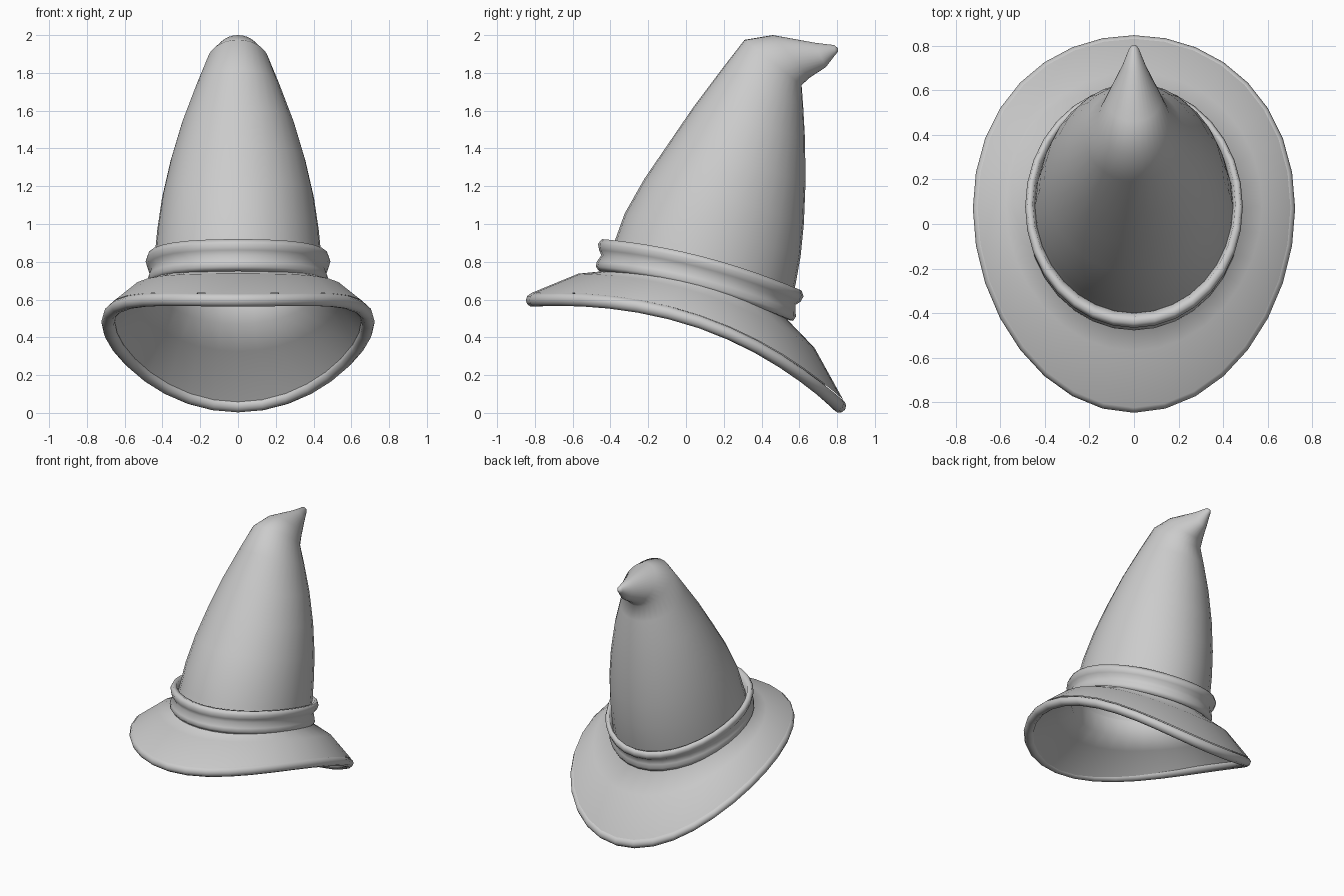
import bpy, bmesh
from math import cos, sin, pi

SIDES = 32


def loft(name, sections, closed=False, cap_end=False):
    """Skin oval sections: front (y, z), back (y, z), half width,
    upward bend of the flanks, backward shift of the flanks."""
    bm = bmesh.new()
    rings = []
    for fy, fz, by, bz, w, bend, shift in sections:
        ring = []
        for i in range(SIDES):
            a = 2 * pi * i / SIDES
            s, c = sin(a), cos(a)
            t = (s + 1) / 2
            y = fy + (by - fy) * t + shift * c * c
            z = fz + (bz - fz) * t + bend * c * c
            ring.append(bm.verts.new((w * c, y, z)))
        rings.append(ring)
    pairs = list(zip(rings, rings[1:]))
    if closed:
        pairs.append((rings[-1], rings[0]))
    for lo, hi in pairs:
        for i in range(SIDES):
            j = (i + 1) % SIDES
            bm.faces.new((lo[i], lo[j], hi[j], hi[i]))
    if cap_end:
        bm.faces.new(rings[-1])
    bmesh.ops.recalc_face_normals(bm, faces=bm.faces)
    for f in bm.faces:
        f.smooth = True
    mesh = bpy.data.meshes.new(name)
    bm.to_mesh(mesh)
    bm.free()
    ob = bpy.data.objects.new(name, mesh)
    bpy.context.collection.objects.link(ob)
    return ob


# Tall crown leaning back, with a bent tip
loft("crown", [
    (-0.40, 0.85, 0.56, 0.60, 0.445, 0.045, 0),
    (-0.37, 0.93, 0.58, 0.68, 0.440, 0.04, 0),
    (-0.325, 1.055, 0.607, 0.83, 0.427, 0.03, 0),
    (-0.22, 1.24, 0.624, 1.00, 0.402, 0.02, 0),
    (-0.09, 1.43, 0.633, 1.22, 0.357, 0.01, 0),
    (0.04, 1.62, 0.63, 1.45, 0.297, 0, 0),
    (0.19, 1.82, 0.62, 1.63, 0.222, 0, 0),
    (0.31, 1.975, 0.612, 1.735, 0.165, 0, 0),
    (0.46, 2.00, 0.655, 1.775, 0.123, 0, 0),
    (0.68, 1.96, 0.74, 1.83, 0.052, 0, 0),
    (0.785, 1.947, 0.79, 1.895, 0.022, 0, 0),
    (0.805, 1.93, 0.805, 1.912, 0.008, 0, 0),
], cap_end=True)

# Drooping brim, upper side
loft("brim_top", [
    (-0.825, 0.632, 0.832, 0.07, 0.703, 0.165, 0.07),
    (-0.57, 0.737, 0.68, 0.345, 0.575, 0.09, 0.03),
    (-0.44, 0.75, 0.54, 0.49, 0.47, 0.06, 0.01),
    (-0.40, 0.85, 0.56, 0.60, 0.445, 0.045, 0),
])

# Hollow underside of the brim
loft("brim_underside", [
    (-0.805, 0.563, 0.795, 0.035, 0.675, 0.165, 0.07),
    (-0.56, 0.69, 0.645, 0.325, 0.545, 0.09, 0.03),
    (-0.425, 0.73, 0.525, 0.47, 0.45, 0.06, 0.01),
    (-0.40, 0.85, 0.56, 0.60, 0.445, 0.045, 0),
])

# Rolled edge of the brim
R = 0.036
edge = []
for k in range(10):
    dr, dz = R * cos(2 * pi * k / 10), R * sin(2 * pi * k / 10)
    edge.append((-0.812 - dr, 0.597 + dz, 0.812 + dr, 0.037 + dz,
                 0.688 + dr, 0.165, 0.07))
loft("brim_edge", edge, closed=True)

# Band with two rounded ridges and a groove between
band = [
    (-0.445, 0.755, 0.55, 0.49, 0.46),
    (-0.460, 0.75, 0.567, 0.487, 0.470),
    (-0.478, 0.775, 0.582, 0.51, 0.482),
    (-0.472, 0.80, 0.580, 0.54, 0.477),
    (-0.448, 0.835, 0.580, 0.572, 0.464),
    (-0.460, 0.862, 0.608, 0.59, 0.480),
    (-0.466, 0.895, 0.622, 0.617, 0.489),
    (-0.445, 0.92, 0.612, 0.648, 0.480),
    (-0.415, 0.91, 0.595, 0.645, 0.455),
    (-0.400, 0.86, 0.567, 0.60, 0.445),
]
loft("hat_band", [s + (0.045, 0) for s in band])
